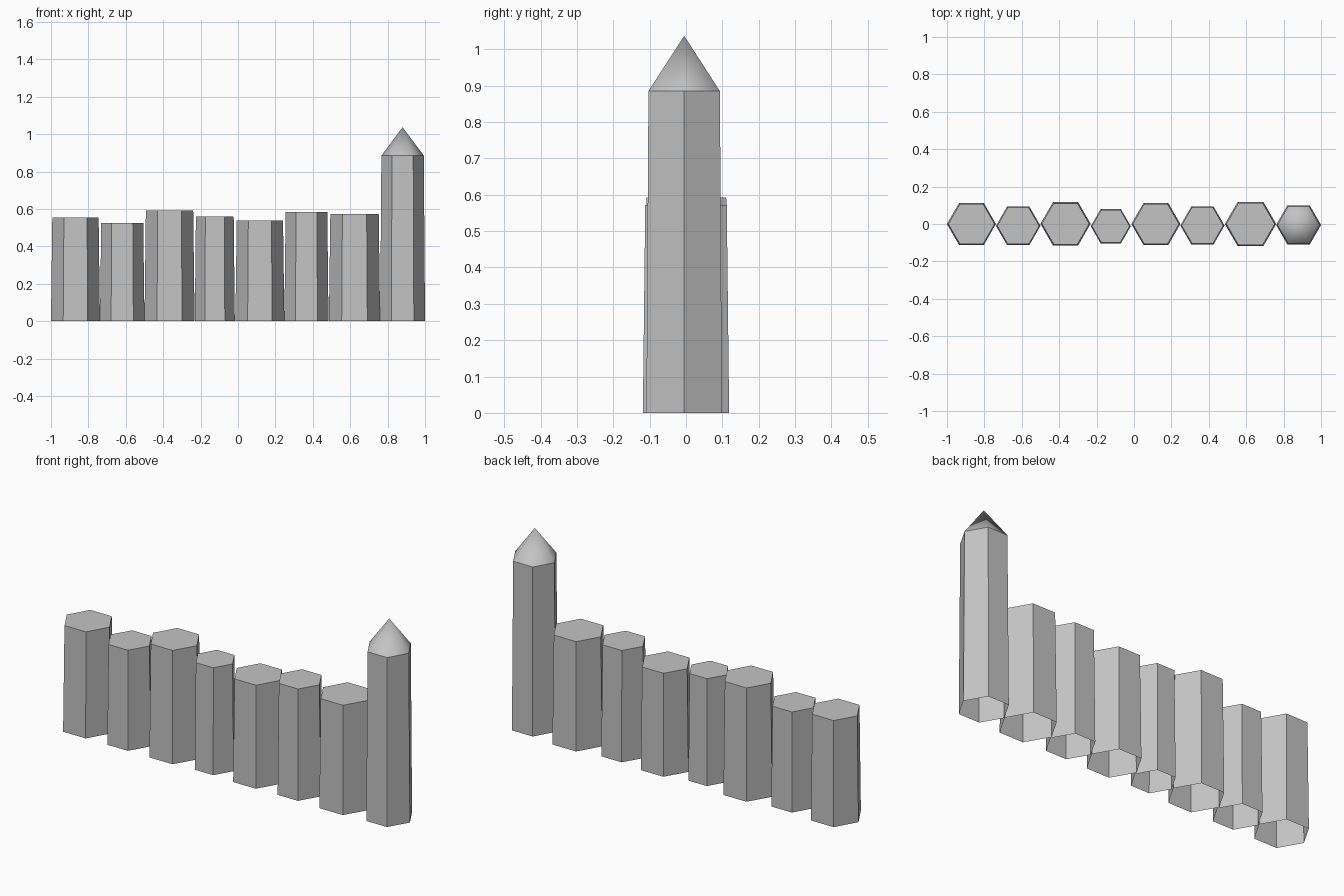
import bpy
import bmesh
from math import cos, sin, pi
from mathutils import Vector

cube = bpy.data.objects.get("Cube")
if cube:
    bpy.data.objects.remove(cube, do_unlink=True)

# One plain grey for the whole fence
grey = bpy.data.materials.new("stone_grey")
grey.use_nodes = True
colour = (0.55, 0.55, 0.55, 1)
grey.diffuse_color = colour
grey.node_tree.nodes["Principled BSDF"].inputs["Base Color"].default_value = colour

SIDES = 6
TAPER = 0.945


def hex_ring(bm, x, y, z, radius):
    """Six vertices with corners pointing along x."""
    return [bm.verts.new((x + radius * cos(2 * pi * i / SIDES),
                          y + radius * sin(2 * pi * i / SIDES), z))
            for i in range(SIDES)]


def finish(name, bm, smooth):
    mesh = bpy.data.meshes.new(name)
    for face in bm.faces:
        face.smooth = smooth
    bm.to_mesh(mesh)
    bm.free()
    mesh.materials.append(grey)
    obj = bpy.data.objects.new(name, mesh)
    bpy.context.collection.objects.link(obj)
    return obj


def post(name, x, y, radius, height, capped=True):
    """Tapered six-sided post, open underneath."""
    bm = bmesh.new()
    low = hex_ring(bm, x, y, 0, radius)
    high = hex_ring(bm, x, y, height, radius * TAPER)
    for i in range(SIDES):
        j = (i + 1) % SIDES
        bm.faces.new((low[i], low[j], high[j], high[i]))
    if capped:
        bm.faces.new(high)
    return finish(name, bm, False)


def spire(name, x, y, z, radius, tip):
    """Smooth-shaded pointed cap."""
    bm = bmesh.new()
    ring = hex_ring(bm, x, y, z, radius)
    apex = bm.verts.new(Vector((x, y, tip)))
    for i in range(SIDES):
        bm.faces.new((ring[i], ring[(i + 1) % SIDES], apex))
    return finish(name, bm, True)


# Row of posts: centre x, centre y, base radius, height
posts = [
    (-0.869, 0.0, 0.131, 0.555),
    (-0.619, -0.01, 0.119, 0.524),
    (-0.366, 0.001, 0.134, 0.593),
    (-0.124, -0.012, 0.107, 0.56),
    (0.117, 0.0, 0.131, 0.539),
    (0.366, -0.008, 0.118, 0.583),
    (0.623, 0.0, 0.137, 0.572),
]
for n, (x, y, radius, height) in enumerate(posts, 1):
    post(f"fence_post_{n}", x, y, radius, height)

# Tall end post with its pointed cap
END_X, END_Y, END_R, END_H = 0.88, -0.005, 0.12, 0.885
post("tall_end_post", END_X, END_Y, END_R, END_H, capped=False)
spire("pointed_cap", END_X, END_Y, END_H, END_R * TAPER, 1.037)
